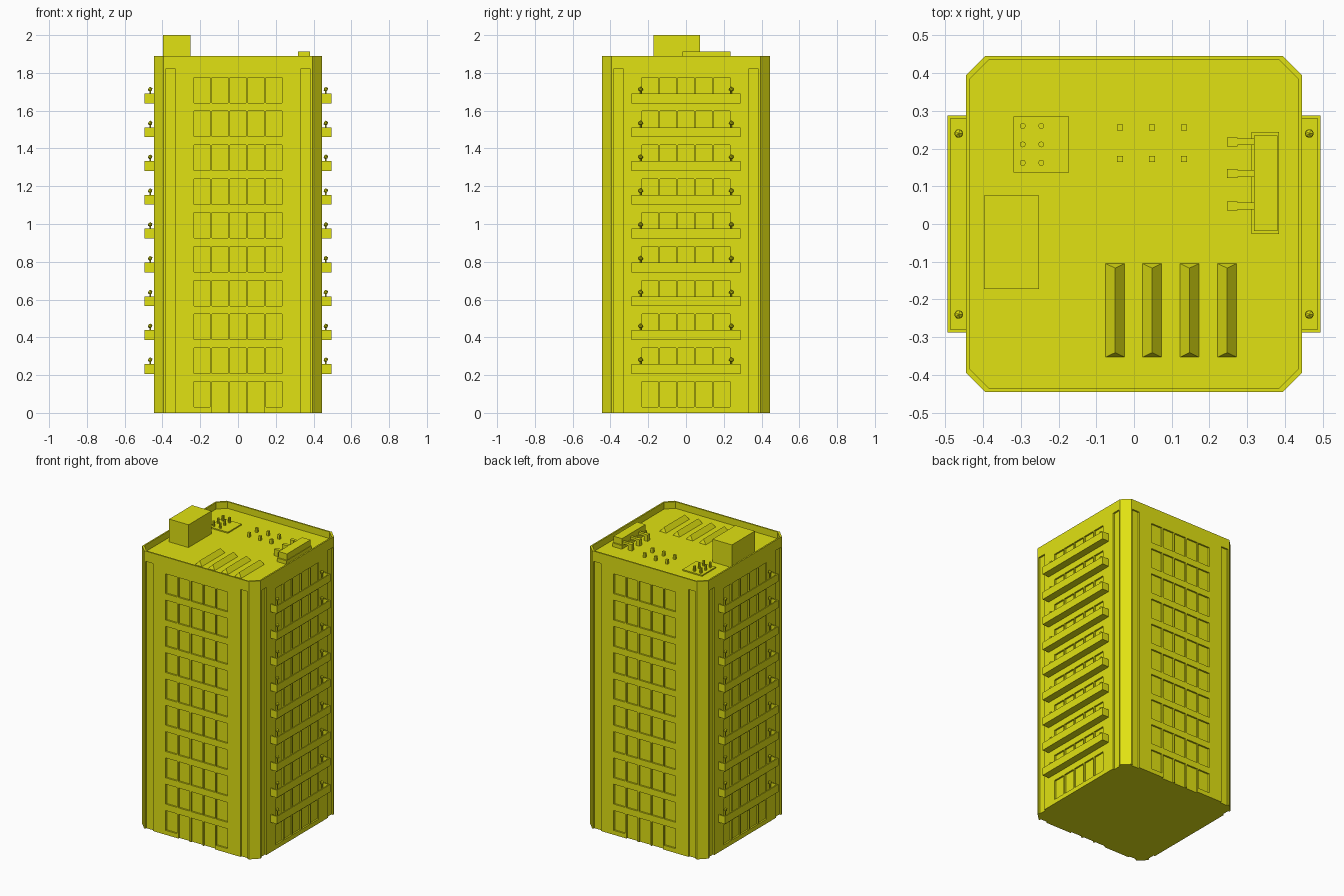
import bpy, bmesh, math
from mathutils import Matrix, Vector

if "Cube" in bpy.data.objects:
    bpy.data.objects.remove(bpy.data.objects["Cube"])

paint = bpy.data.materials.new("building_yellow")
paint.diffuse_color = (0.75, 0.76, 0.006, 1)
paint.use_nodes = True
paint.node_tree.nodes["Principled BSDF"].inputs["Base Color"].default_value = paint.diffuse_color

FLOORS, PITCH = 10, 0.179
ROOF, TOP, HALF, CUT = 1.845, 1.89, 0.445, 0.395


def box(bm, x0, x1, y0, y1, z0, z1, spin=0):
    m = (Matrix.Rotation(spin, 4, 'Z')
         @ Matrix.Translation(((x0 + x1) / 2, (y0 + y1) / 2, (z0 + z1) / 2))
         @ Matrix.Diagonal((x1 - x0, y1 - y0, z1 - z0, 1)))
    return bmesh.ops.create_cube(bm, size=1, matrix=m)["verts"]


def prism(bm, points, z0, z1):
    face = bm.faces.new([bm.verts.new((x, y, z0)) for x, y in points])
    new = bmesh.ops.extrude_face_region(bm, geom=[face])["geom"]
    for v in new:
        if isinstance(v, bmesh.types.BMVert):
            v.co.z = z1


def tube(bm, x, y, z0, z1, r, sides=8):
    bmesh.ops.create_cone(bm, cap_ends=True, segments=sides, radius1=r, radius2=r,
                          depth=z1 - z0, matrix=Matrix.Translation((x, y, (z0 + z1) / 2)))


def finish(name, bm):
    bmesh.ops.recalc_face_normals(bm, faces=bm.faces[:])
    me = bpy.data.meshes.new(name)
    bm.to_mesh(me)
    bm.free()
    me.materials.append(paint)
    ob = bpy.data.objects.new(name, me)
    bpy.context.collection.objects.link(ob)
    return ob


def octagon(h, c):
    return [(c, -h), (h, -c), (h, c), (c, h), (-c, h), (-h, c), (-h, -c), (-c, -h)]


# Tower with chamfered corners
bm = bmesh.new()
prism(bm, octagon(HALF, CUT), 0, TOP)
tower = finish("tower", bm)

# Cutter: sunken roof, corner slots, windows and entrance on each side
bm = bmesh.new()
prism(bm, octagon(0.435, 0.385), ROOF, TOP + 0.1)
for side in range(4):
    spin = side * math.pi / 2
    for s in (-1, 1):
        a, b = sorted((s * 0.33, s * 0.385))
        box(bm, a, b, -0.47, -0.434, -0.05, 1.82, spin)
    for floor in range(FLOORS):
        z = 0.03 + floor * PITCH
        for i in range(5):
            x = (i - 2) * 0.095
            entrance = floor == 0 and side % 2 == 0 and 0 < i < 4
            box(bm, x - 0.0425, x + 0.0425, -0.47, -0.434,
                -0.05 if entrance else z, z + 0.135, spin)
cutter = finish("recess_cutter", bm)
mod = tower.modifiers.new("recesses", 'BOOLEAN')
mod.object, mod.operation, mod.solver = cutter, 'DIFFERENCE', 'EXACT'
bpy.context.view_layer.objects.active = tower
bpy.ops.object.modifier_apply(modifier=mod.name)
bpy.data.objects.remove(cutter)

# Balconies with two little trees each, on left and right sides
bm, trees = bmesh.new(), bmesh.new()
for s in (-1, 1):
    spin = s * math.pi / 2
    for floor in range(1, FLOORS):
        z = 0.207 + (floor - 1) * PITCH
        box(bm, -0.288, 0.288, -0.495, -HALF, z, z + 0.012, spin)
        box(bm, -0.288, 0.288, -0.495, -0.487, z + 0.012, z + 0.052, spin)
        for e in (-0.288, 0.28):
            box(bm, e, e + 0.008, -0.487, -HALF, z + 0.012, z + 0.052, spin)
        for y in (-0.24, 0.24):
            tube(trees, s * 0.465, y, z + 0.012, z + 0.07, 0.004, 6)
            bmesh.ops.create_icosphere(trees, subdivisions=1, radius=0.013,
                                       matrix=Matrix.Translation((s * 0.465, y, z + 0.074)))
finish("balconies", bm)
finish("balcony_trees", trees)

# Rooftop stair house
bm = bmesh.new()
box(bm, -0.398, -0.252, -0.172, 0.075, ROOF, 2.0)
finish("stair_house", bm)

# Pipe cluster on a base plate
bm = bmesh.new()
box(bm, -0.32, -0.172, 0.137, 0.285, ROOF, ROOF + 0.008)
for x in (-0.295, -0.246):
    for y in (0.162, 0.211, 0.26):
        tube(bm, x, y, ROOF + 0.008, ROOF + 0.043, 0.008)
finish("pipe_cluster", bm)

# Small roof posts
bm = bmesh.new()
for x in (-0.037, 0.048, 0.132):
    for y in (0.172, 0.256):
        box(bm, x - 0.008, x + 0.008, y - 0.008, y + 0.008, ROOF, ROOF + 0.03)
finish("roof_posts", bm)

# Air unit with three elbow ducts
bm = bmesh.new()
box(bm, 0.312, 0.384, -0.027, 0.244, ROOF, ROOF + 0.025)
box(bm, 0.318, 0.381, -0.018, 0.235, ROOF + 0.025, 1.912)
for y in (0.048, 0.134, 0.218):
    box(bm, 0.26, 0.32, y - 0.009, y + 0.009, ROOF + 0.028, ROOF + 0.044)
    box(bm, 0.247, 0.275, y - 0.012, y + 0.012, ROOF, ROOF + 0.044)
finish("air_unit", bm)

# Hipped skylights
bm = bmesh.new()
for x in (-0.05, 0.048, 0.147, 0.247):
    for v in box(bm, x - 0.025, x + 0.025, -0.353, -0.105, ROOF, ROOF + 0.03):
        if v.co.z > ROOF + 0.01:
            v.co.x = x
            v.co.y += 0.012 if v.co.y < -0.2 else -0.012
bmesh.ops.remove_doubles(bm, verts=bm.verts[:], dist=0.0005)
finish("skylights", bm)
